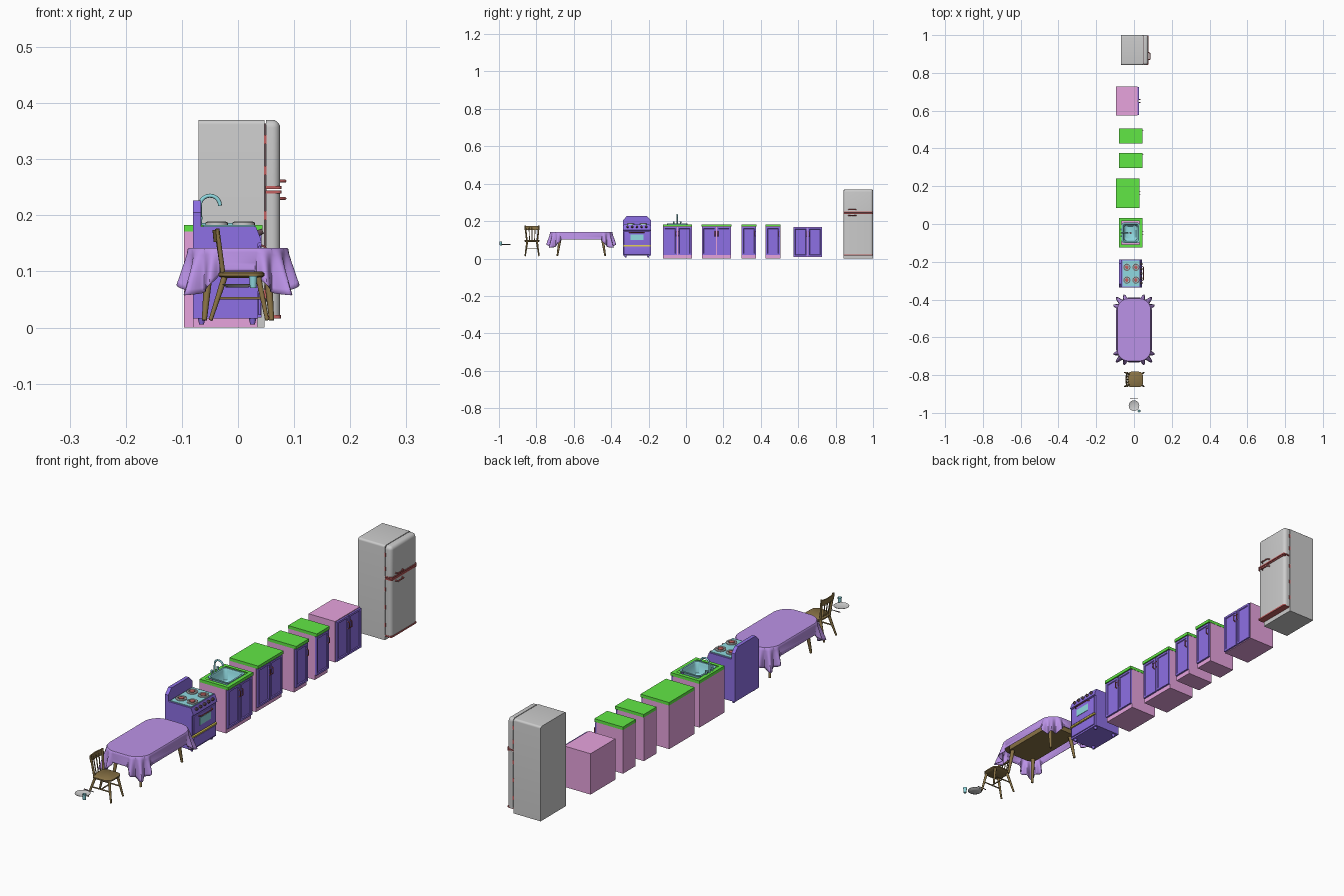
import bpy, bmesh, math
from mathutils import Vector

if "Cube" in bpy.data.objects:
    bpy.data.objects.remove(bpy.data.objects["Cube"])

COL = dict(blue=(.27, .16, .78), pink=(.80, .37, .73), green=(.12, .80, .06), purple=(.50, .29, .80),
           aqua=(.28, .70, .75), wood=(.25, .17, .06), red=(.55, .12, .12), yellow=(.8, .65, .1), dark=(.12, .07, .08))
MATS = {}
for k, c in COL.items():
    MATS[k] = bpy.data.materials.new(k)
    MATS[k].diffuse_color = (*c, 1)


def finish(name, bm, mat=None, smooth=False):
    bmesh.ops.recalc_face_normals(bm, faces=bm.faces[:])
    me = bpy.data.meshes.new(name)
    bm.to_mesh(me)
    bm.free()
    ob = bpy.data.objects.new(name, me)
    bpy.context.collection.objects.link(ob)
    if mat:
        me.materials.append(MATS[mat])
    if smooth:
        bpy.ops.object.select_all(action='DESELECT')
        ob.select_set(True)
        bpy.context.view_layer.objects.active = ob
        bpy.ops.object.shade_smooth_by_angle(angle=math.radians(40))
    return ob


def box_bm(x, y, z):
    bm = bmesh.new()
    bmesh.ops.create_cube(bm, size=1)
    for v in bm.verts:
        v.co = [a[0] if c < 0 else a[1] for a, c in zip((x, y, z), v.co)]
    return bm


def box(name, x, y, z, mat=None, bevel=0, pick=None):
    bm = box_bm(x, y, z)
    if bevel:
        edges = [e for e in bm.edges if not pick or pick((e.verts[0].co + e.verts[1].co) / 2)]
        bmesh.ops.bevel(bm, geom=edges, offset=bevel, segments=5, profile=.5, affect='EDGES')
    return finish(name, bm, mat, bevel > 0)


def loft(name, rings, mat=None, start=True, end=True):
    bm = bmesh.new()
    vs = [[bm.verts.new(p) for p in r] for r in rings]
    n = len(vs[0])
    for a, b in zip(vs, vs[1:]):
        for i in range(n):
            bm.faces.new((a[i], a[(i + 1) % n], b[(i + 1) % n], b[i]))
    if start:
        bm.faces.new(vs[0])
    if end:
        bm.faces.new(vs[-1])
    return finish(name, bm, mat, True)


def rrect(cx, cy, hx, hy, r, z, n=6):
    pts = []
    for k, (sx, sy) in enumerate(((1, 1), (-1, 1), (-1, -1), (1, -1))):
        for i in range(n + 1):
            a = math.pi / 2 * (k + i / n)
            pts.append((cx + sx * (hx - r) + r * math.cos(a), cy + sy * (hy - r) + r * math.sin(a), z))
    return pts


def lathe(name, cx, cy, prof, mat=None, n=24, start=True, end=True):
    return loft(name, [[(cx + r * math.cos(i * math.tau / n), cy + r * math.sin(i * math.tau / n), z)
                        for i in range(n)] for r, z in prof], mat, start, end)


def rod(name, p, q, r0, r1, mat, n=10):
    p, q = Vector(p), Vector(q)
    rot = (q - p).to_track_quat('Z', 'Y')
    circ = [(math.cos(i * math.tau / n), math.sin(i * math.tau / n), 0) for i in range(n)]
    return loft(name, [[o + rot @ (Vector(c) * r) for c in circ] for o, r in ((p, r0), (q, r1))], mat)


def tube(name, pts, r, mat):
    cu = bpy.data.curves.new(name, 'CURVE')
    cu.dimensions = '3D'
    cu.bevel_depth, cu.bevel_resolution, cu.use_fill_caps = r, 2, True
    s = cu.splines.new('POLY')
    s.points.add(len(pts) - 1)
    for a, p in zip(s.points, pts):
        a.co = (*p, 1)
    cu.materials.append(MATS[mat])
    bpy.context.collection.objects.link(bpy.data.objects.new(name, cu))


def door(name, x, y, z, handle_y, frame=.011):
    bm = box_bm(x, y, z)
    bm.normal_update()
    face = [f for f in bm.faces if f.normal.x > .9]
    bmesh.ops.inset_region(bm, faces=face, thickness=frame, depth=0)
    bmesh.ops.inset_region(bm, faces=face, thickness=.003, depth=-.003)
    finish(name, bm, 'blue')
    h, m = x[1], z[1] - .035
    tube(name + '_handle', [(h - .001, handle_y, m + .014), (h + .007, handle_y, m + .01),
                            (h + .007, handle_y, m - .01), (h - .001, handle_y, m - .014)], .0017, 'red')


def cabinet(name, x0, y0, y1, doors, z0=0, top=.183, counter=True, sink=False):
    x1, ym = x0 + .122, (y0 + y1) / 2
    ztop = top - .012 if counter else top
    bm = box_bm((x0, x1 - .007), (y0, y1), (z0, ztop))
    if sink:
        bmesh.ops.delete(bm, geom=[f for f in bm.faces if f.calc_center_median().z > ztop - .001], context='FACES')
    finish(name + '_carcass', bm, 'pink')
    zd = z0 + (.018 if counter else .003)
    w = (y1 - y0) / doors
    for i in range(doors):
        a, b = y0 + i * w + .002, y0 + (i + 1) * w - .002
        hy = b - .006 if i == 0 else a + .006
        door(f'{name}_door_{i}', (x1 - .007, x1), (a, b), (zd, ztop - .003), hy)
    if counter:
        bm = box_bm((x0, x1 + .002), (y0 - .001, y1 + .001), (ztop, top))
        if sink:
            bm.normal_update()
            f = [f for f in bm.faces if abs(f.normal.z) > .9]
            bmesh.ops.inset_individual(bm, faces=f, thickness=.021)
            bmesh.ops.delete(bm, geom=f, context='FACES')
        finish(name + '_counter', bm, 'green')


# Cabinets
cabinet('sink_cabinet', -.08, -.123, .031, 2, sink=True)
cabinet('wide_cabinet', -.096, .085, .241, 2)
cabinet('narrow_cabinet_a', -.08, .298, .375, 1)
cabinet('narrow_cabinet_b', -.08, .426, .504, 1)
cabinet('wall_cabinet', -.096, .574, .728, 2, z0=.008, top=.168, counter=False)

# Sink and tap
sx, sy = -.018, -.047
loft('sink_basin', [rrect(sx, sy, hx, hx + .007, r, z) for hx, r, z in (
    (.047, .012, .183), (.047, .012, .186), (.041, .012, .186), (.038, .012, .178),
    (.034, .014, .145), (.028, .014, .139))], 'aqua', start=False)
arc = [(-.05 - .018 * math.cos(a * math.pi / 10), sy, .217 + .018 * math.sin(a * math.pi / 10)) for a in range(11)]
tube('tap', [(-.068, sy, .183)] + arc, .0035, 'aqua')
for s in (-1, 1):
    rod('tap_knob', (-.068, sy + s * .018, .183), (-.068, sy + s * .018, .198), .003, .005, 'aqua')
lathe('sink_drain', sx, sy, [(.006, .139), (.006, .1405)], 'dark', 12)

# Stove
ya, yb = -.337, -.188
ym = (ya + yb) / 2
side = [(-.08, .016), (.036, .016), (.036, .15), (.042, .152), (.04, .16), (.032, .18), (-.08, .18)]
loft('stove_body', [[(x, y, z) for x, z in side] for y in (ya, yb)], 'blue')
back = [(ya, .17), (yb, .17), (yb, .205), (yb - .02, .226), (ya + .02, .226), (ya, .205)]
loft('stove_splashback', [[(x, y, z) for y, z in back] for x in (-.08, -.066)], 'blue')
box('cooktop', (-.062, .03), (ya + .006, yb - .006), (.18, .183), 'aqua')
for x in (-.038, .01):
    for y in (ym - .034, ym + .034):
        lathe('burner_ring', x, y, [(.02, .183), (.02, .187), (.016, .189), (.013, .187), (.013, .183)], None, 20)
        lathe('burner_core', x, y, [(.010, .183), (.010, .188), (.005, .189)], 'red', 16)
box('oven_door', (.036, .041), (ya + .006, yb - .006), (.074, .146), 'blue', .002)
box('oven_window', (.041, .0425), (ym - .034, ym + .034), (.1, .129), 'aqua')
box('stove_drawer', (.036, .041), (ya + .006, yb - .006), (.022, .062), 'blue', .002)
box('stove_trim', (.036, .043), (ya + .002, yb - .002), (.065, .071), 'yellow')
tube('oven_handle', [(.04, ym - .04, .139), (.05, ym - .034, .139), (.05, ym + .034, .139), (.04, ym + .04, .139)],
     .0022, 'red')
for i in range(5):
    y = ym + (i - 2) * .025
    rod('stove_knob', (.036, y, .168), (.044, y, .172), .006, .005, 'dark')
for x in (-.065, .026):
    for y in (ya + .014, yb - .014):
        rod('stove_foot', (x, y, .005), (x, y, .017), .004, .007, 'blue')

# Fridge
fy = (.842, 1.0)
box('fridge_body', (-.07, .047), fy, (0, .37), None, .008, lambda c: c.z > .36 and abs(c.y - .921) > .07)
box('fridge_gasket', (.046, .051), (fy[0] + .004, fy[1] - .004), (.018, .364), 'dark')
box('fridge_upper_door', (.05, .075), fy, (.25, .37), None, .014,
    lambda c: (c.x > .07 and c.z > .26) or (c.z > .36 and abs(c.y - .921) > .07))
box('fridge_lower_door', (.05, .075), fy, (.018, .243), None, .014, lambda c: c.x > .07 and .03 < c.z < .24)
for z in (.241, .249):
    box('fridge_trim', (.049, .0775), (fy[0] - .001, .999), (z - .002, z + .003), 'red', .007,
        lambda c: c.x > .07 and abs(c.y - .921) > .07)
box('fridge_base_trim', (.049, .0765), (fy[0] - .001, .999), (.016, .022), 'red', .007,
    lambda c: c.x > .07 and abs(c.y - .921) > .07)
for z in (.261, .23):
    tube('fridge_handle', [(.073, .868, z), (.084, .872, z), (.084, .905, z), (.073, .91, z)], .0027, 'red')
for z in (.335, .28, .2, .13, .06):
    for y in (fy[0], fy[1] - .001):
        box('fridge_hinge', (.046, .051), (y - .0005, y + .0015), (z - .008, z + .008), 'red')

# Table
ty = -.56
loft('table_top', [rrect(0, ty, .086, .16, .056, z, 10) for z in (.127, .138)], 'wood')
loft('table_apron', [rrect(0, ty, .066, .135, .03, z) for z in (.108, .128)], 'wood')
for s in (-1, 1):
    for t in (-1, 1):
        rod('table_leg', (s * .05, ty + t * .11, .127), (s * .06, ty + t * .128, .013), .009, .0045, 'wood')


# Tablecloth: short along the sides, deep rippled folds at the corners
def cloth_ring(s):
    pts, n, hx, hy, r = [], 36, .09, .167, .06
    for k, (cx, cy) in enumerate(((1, 1), (-1, 1), (-1, -1), (1, -1))):
        for i in range(n + 1):
            t = i / n
            a = math.pi / 2 * (k + t)
            c = math.sin(math.pi * t)
            out = s * (.005 + .012 * c) - .016 * s * math.sqrt(c) * math.cos(6 * math.pi * t) * (c > .01)
            drop = .038 + .043 * c ** .8 if c > 1e-6 else .038
            pts.append((cx * (hx - r) + (r + out) * math.cos(a), ty + cy * (hy - r) + (r + out) * math.sin(a),
                        .141 - .002 - drop * s))
    return pts


inner = [(x * .975, ty + (y - ty) * .985, .142) for x, y, z in cloth_ring(0)]
cloth = loft('tablecloth', [inner] + [cloth_ring(i / 8) for i in range(9)], 'purple', end=False)
mod = cloth.modifiers.new('thickness', 'SOLIDIFY')
mod.thickness = .0015

# Chair
cy = -.823
loft('chair_seat', [rrect(.006, cy, .041 - d, .041 - d, .022, z) for d, z in (
    (.006, .088), (0, .092), (0, .097), (.004, .1))], 'wood')
for t in (-1, 1):
    for x0, x1 in ((-.024, -.05), (.036, .053)):
        rod('chair_leg', (x0, cy + t * .026, .09), (x1 * .98, cy + t * .037, .013), .0055, .0035, 'wood')
    rod('chair_side_rail', (-.036, cy + t * .031, .052), (.044, cy + t * .031, .052), .0026, .0026, 'wood')
    rod('chair_post', (-.027, cy + t * .028, .097), (-.037, cy + t * .037, .176), .0045, .004, 'wood')
rod('chair_cross_rail', (.004, cy - .031, .052), (.004, cy + .031, .052), .0026, .0026, 'wood')
for i in range(3):
    rod('chair_spindle', (-.029, cy + (i - 1) * .013, .097), (-.039, cy + (i - 1) * .017, .165), .002, .002, 'wood')
rail = []
for i in range(13):
    u = i / 6 - 1
    x, y = -.035 - .006 * (1 - u * u), cy + .04 * u
    rail.append([(x - .0025, y, .152), (x + .0025, y, .152), (x + .0005, y, .174), (x - .0045, y, .174)])
loft('chair_top_rail', rail, 'wood')

# Place setting
lathe('plate', 0, -.962, [(.016, .071), (.019, .072), (.028, .0765), (.028, .0775), (.018, .0735), (.004, .073)], None, 32)
lathe('cup', .027, -.99, [(.0055, .07), (.0075, .092), (.0067, .092), (.005, .072)], 'aqua', 20)
box('knife_handle', (-.022, -.004), (-.9235, -.9205), (.071, .0735), 'dark')
box('knife_blade', (-.004, .02), (-.924, -.920), (.0715, .073))

for m in bpy.data.materials:
    if m.users and not m.is_grease_pencil:
        m.use_nodes = True
        m.node_tree.nodes["Principled BSDF"].inputs["Base Color"].default_value = m.diffuse_color
